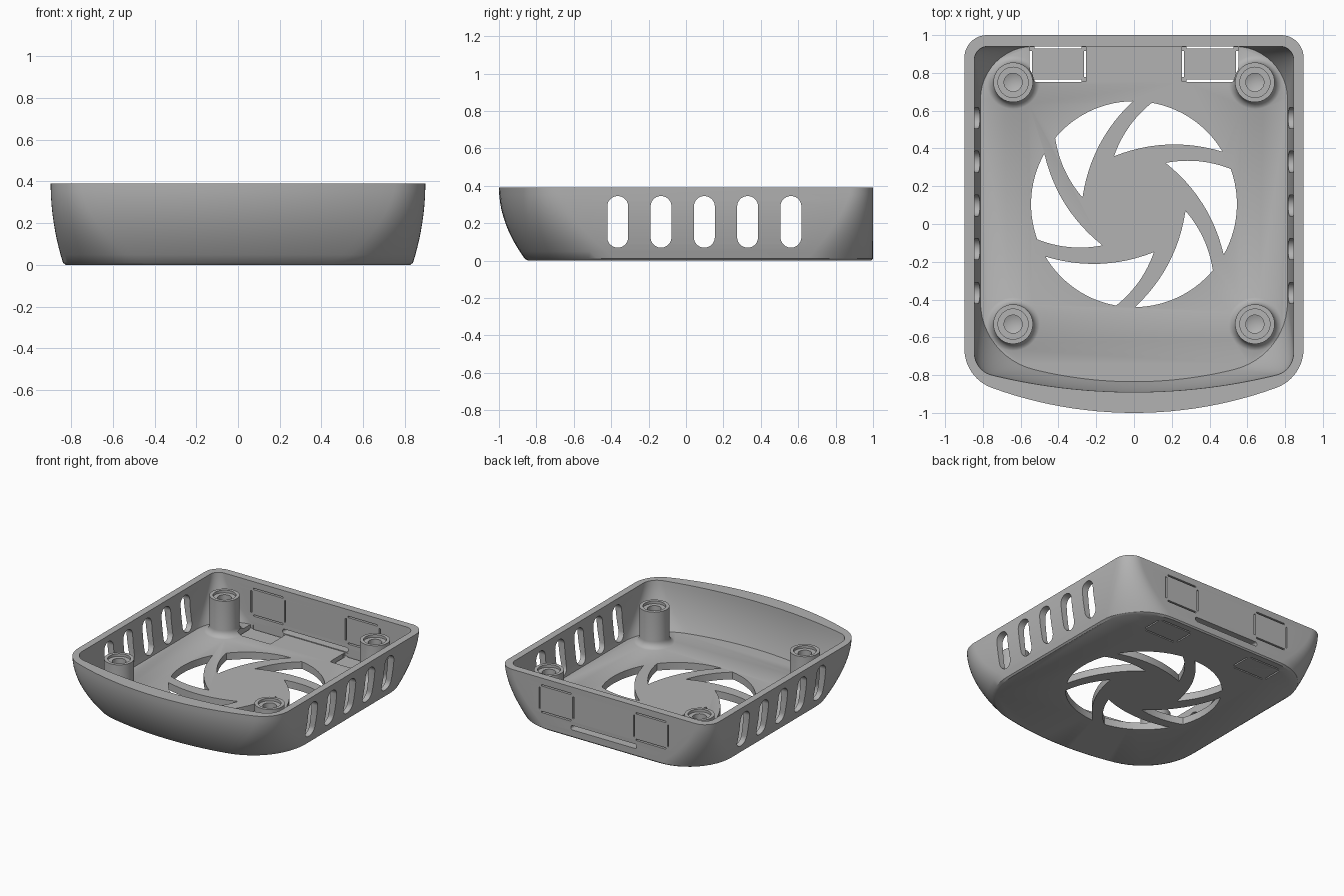
import bpy, bmesh, math
from math import sin, cos, pi, sqrt, asin, radians
from mathutils import Matrix, Vector

if "Cube" in bpy.data.objects:
    bpy.data.objects.remove(bpy.data.objects["Cube"])

grey = bpy.data.materials.new("plain_grey")
grey.use_nodes = True
grey.diffuse_color = (0.45, 0.45, 0.45, 1)
grey.node_tree.nodes["Principled BSDF"].inputs["Base Color"].default_value = (0.45, 0.45, 0.45, 1)

HEIGHT, FLOOR = 0.39, 0.055


def make_object(name, bm):
    bmesh.ops.recalc_face_normals(bm, faces=bm.faces)
    mesh = bpy.data.meshes.new(name)
    bm.to_mesh(mesh)
    bm.free()
    mesh.materials.append(grey)
    obj = bpy.data.objects.new(name, mesh)
    bpy.context.collection.objects.link(obj)
    return obj


def outline(w, back, front, bow, r_front, r_back):
    """Closed outline with a bowed front edge and four rounded corners."""
    cy, cx = front + bow, w - r_front
    fy = cy - sqrt((bow - r_front) ** 2 - cx ** 2)
    th = asin(cx / (bow - r_front))
    n = 12
    half = [(bow * sin(th * i / n), cy - bow * cos(th * i / n)) for i in range(n + 1)]
    for i in range(1, n + 1):
        a = (th - pi / 2) * (1 - i / n)
        half.append((cx + r_front * cos(a), fy + r_front * sin(a)))
    for i in range(n + 1):
        a = pi / 2 * i / n
        half.append((w - r_back + r_back * cos(a), back - r_back + r_back * sin(a)))
    return half + [(-x, y) for x, y in reversed(half[1:])]


def outer_ring(z, inset=0):
    s = 1 - z / HEIGHT
    k, q = s ** 1.5, s * s
    return z, outline(0.898 - 0.062 * q - inset, 1 - inset, -1 + 0.145 * q + inset,
                      2.2, 0.22 + 0.23 * k, 0.12 + 0.24 * k)


def inner_ring(z):
    s = (HEIGHT - z) / (HEIGHT - FLOOR)
    k, q = s ** 1.5, s * s
    return z, outline(0.845 - 0.032 * q, 0.94, -0.89 + 0.055 * q,
                      3.2 - 1.0 * s, 0.12 + 0.25 * k, 0.07 + 0.21 * k)


# Tray: outer skin up, over the rim, inner skin down to the floor
steps = 10
rings = [outer_ring(0, 0.01), outer_ring(0.01)]
rings += [outer_ring(0.01 + (HEIGHT - 0.01) * i / steps) for i in range(1, steps + 1)]
rings += [inner_ring(HEIGHT + (FLOOR - HEIGHT) * i / steps) for i in range(steps + 1)]
bm = bmesh.new()
loops = [[bm.verts.new((x, y, z)) for x, y in pts] for z, pts in rings]
for a, b in zip(loops, loops[1:]):
    for i in range(len(a)):
        j = (i + 1) % len(a)
        bm.faces.new((a[i], a[j], b[j], b[i]))
bm.faces.new(loops[0])
bm.faces.new(loops[-1])
tray = make_object("fan_vent_tray", bm)


# Screw bosses: turned profile with flared foot, counterbore and blind hole
foot = [(0.155 - 0.05 * sin(pi / 2 * i / 6), 0.103 - 0.05 * cos(pi / 2 * i / 6)) for i in range(7)]
profile = [(0, 0.03), (0.155, 0.03)] + foot + [
    (0.105, 0.33), (0.08, 0.33), (0.08, 0.31), (0.048, 0.31), (0.048, 0.1), (0, 0.08)]
bm = bmesh.new()
for bx in (-0.64, 0.64):
    for by in (-0.53, 0.75):
        verts = [bm.verts.new((bx + r, by, z)) for r, z in profile]
        edges = [bm.edges.new(pair) for pair in zip(verts, verts[1:])]
        bmesh.ops.spin(bm, geom=verts + edges, cent=(bx, by, 0), axis=(0, 0, 1),
                       angle=2 * pi, steps=40)
bmesh.ops.remove_doubles(bm, verts=bm.verts, dist=0.0005)
bosses = make_object("screw_bosses", bm)


def prism(bm, pts, axis, lo, hi):
    """Extrude a flat outline along x, y or z between two positions."""
    place = {"x": lambda a, b: (lo, a, b), "y": lambda a, b: (a, lo, b),
             "z": lambda a, b: (a, b, lo)}[axis]
    face = bm.faces.new([bm.verts.new(place(a, b)) for a, b in pts])
    new = bmesh.ops.extrude_face_region(bm, geom=[face])["geom"]
    shift = Vector([hi - lo if axis == c else 0 for c in "xyz"])
    bmesh.ops.translate(bm, vec=shift, verts=[v for v in new if isinstance(v, bmesh.types.BMVert)])


def rect(a0, a1, b0, b1):
    return [(a0, b0), (a1, b0), (a1, b1), (a0, b1)]


def stadium(ca, cb, half_a, half_b):
    """Slot outline with semicircular ends on its longer axis."""
    r = min(half_a, half_b)
    pts = []
    for i in range(32):
        t = 2 * pi * (i + 0.5) / 32
        pts.append((ca + r * cos(t) + math.copysign(half_a - r, cos(t)),
                    cb + r * sin(t) + math.copysign(half_b - r, sin(t))))
    return pts


def bowed(p, q, bulge, n=12):
    d = q - p
    side = Vector((-d.y, d.x)).normalized() * bulge
    return [p + d * (i / n) + side * (4 * i / n * (1 - i / n)) for i in range(n)]


def polar(r, degrees):
    return Vector((r * cos(radians(degrees)), r * sin(radians(degrees))))


# Openings: swirling fan vents, side slots and the rear card slot
bm = bmesh.new()
RADIUS = 0.545
tip, start, end = polar(0.275, 112.6), polar(RADIUS, 80), polar(RADIUS, 30.6)
blade = bowed(tip, start, 0.025)
blade += [polar(RADIUS, 80 - 49.4 * i / 14) for i in range(14)]
blade += bowed(end, tip, -0.05)
for i in range(6):
    turn = Matrix.Rotation(radians(60 * i), 2)
    prism(bm, [turn @ p + Vector((0, 0.105)) for p in blade], "z", -0.1, 0.15)
for i in range(5):
    slot = stadium(-0.365 + 0.2315 * i, 0.207, 0.056, 0.138)
    prism(bm, slot, "x", 0.785, 1.1)
    prism(bm, slot, "x", -1.1, -0.785)
prism(bm, stadium(0, 0.078, 0.28, 0.017), "y", 0.9, 1.1)
openings = make_object("openings_cutter", bm)

# Knock-out panels: floor recess, then a thin outline left joined at the corners
bm = bmesh.new()
for x0 in (-0.55, 0.255):
    prism(bm, rect(x0, x0 + 0.295, 0.755, 0.938), "z", 0.03, 0.08)
recesses = make_object("recess_cutter", bm)


def frame(bm, a0, a1, b0, b1, axis, lo, hi):
    t, tab = 0.011, 0.024
    for a in (a0, a1 - t):
        prism(bm, rect(a, a + t, b0 + tab, b1 - tab), axis, lo, hi)
    for b in (b0, b1 - t):
        prism(bm, rect(a0 + tab, a1 - tab, b, b + t), axis, lo, hi)


bm = bmesh.new()
for x0 in (-0.552, 0.253):
    frame(bm, x0, x0 + 0.299, 0.753, 0.94, "z", -0.05, 0.07)
    frame(bm, x0, x0 + 0.299, 0.125, 0.34, "y", 0.915, 1.1)
grooves = make_object("groove_cutter", bm)

# Combine into one shell
bpy.context.view_layer.objects.active = tray
for helper, operation in ((bosses, "UNION"), (openings, "DIFFERENCE"),
                          (recesses, "DIFFERENCE"), (grooves, "DIFFERENCE")):
    mod = tray.modifiers.new(helper.name, "BOOLEAN")
    mod.operation, mod.object, mod.solver = operation, helper, "EXACT"
    bpy.ops.object.modifier_apply(modifier=mod.name)
    bpy.data.objects.remove(helper)

bpy.ops.object.select_all(action="DESELECT")
tray.select_set(True)
bpy.ops.object.shade_smooth_by_angle(angle=radians(30))
